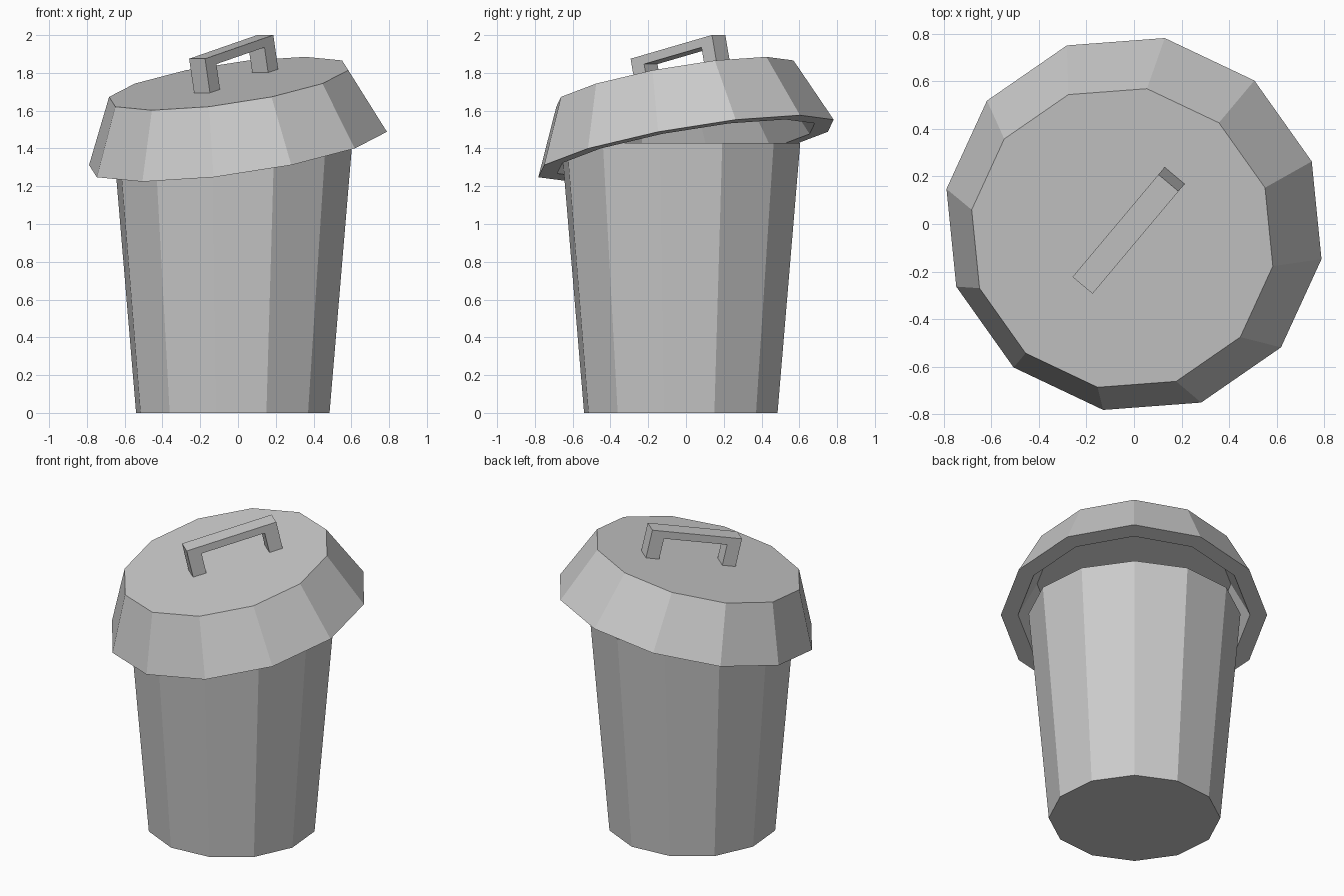
import bpy, bmesh
from math import radians, cos, sin, pi
from mathutils import Matrix

if "Cube" in bpy.data.objects:
    bpy.data.objects.remove(bpy.data.objects["Cube"])

SIDES = 12
TURN = Matrix.Rotation(radians(50), 4, 'Z')


def finish(name, bm, matrix):
    bmesh.ops.recalc_face_normals(bm, faces=bm.faces)
    mesh = bpy.data.meshes.new(name)
    bm.to_mesh(mesh)
    bm.free()
    obj = bpy.data.objects.new(name, mesh)
    obj.matrix_world = matrix
    bpy.context.collection.objects.link(obj)
    return obj


def turned(name, profile, matrix):
    """Faceted round part from (radius, height) points, capped at both ends."""
    bm = bmesh.new()
    rings = [[bm.verts.new((r * cos(2 * pi * i / SIDES), r * sin(2 * pi * i / SIDES), z))
              for i in range(SIDES)] for r, z in profile]
    for a, b in zip(rings, rings[1:]):
        for i in range(SIDES):
            j = (i + 1) % SIDES
            bm.faces.new((a[i], a[j], b[j], b[i]))
    bm.faces.new(rings[0])
    bm.faces.new(rings[-1])
    return finish(name, bm, matrix)


def extruded(name, outline, width, matrix):
    """Side outline (x, z) extruded across y, centred."""
    bm = bmesh.new()
    face = bm.faces.new([bm.verts.new((x, -width / 2, z)) for x, z in outline])
    side = bmesh.ops.extrude_face_region(bm, geom=[face])["geom"]
    bmesh.ops.translate(bm, vec=(0, width, 0),
                        verts=[v for v in side if isinstance(v, bmesh.types.BMVert)])
    return finish(name, bm, matrix)


# Tapered hollow can
turned("can_body", [(0.52, 0), (0.642, 1.43), (0.565, 1.43), (0.45, 0.08)],
       Matrix.Translation((-0.0275, -0.0275, 0)) @ TURN)

# Hollow lid, tipped up on one side
lid_matrix = Matrix.Translation((0, 0, 1.40)) @ TURN @ Matrix.Rotation(radians(-12.6), 4, 'Y')
turned("lid", [(0.648, 0.352), (0.807, 0), (0.703, 0), (0.587, 0.255)], lid_matrix)

# Bracket handle standing on the lid
x0, x1, base, top, leg, bar = -0.225, 0.351, 0.352, 0.537, 0.085, 0.048
extruded("lid_handle",
         [(x0, base), (x0, top), (x1, top), (x1, base), (x1 - leg, base),
          (x1 - leg, top - bar), (x0 + leg, top - bar), (x0 + leg, base)],
         0.11, lid_matrix)
